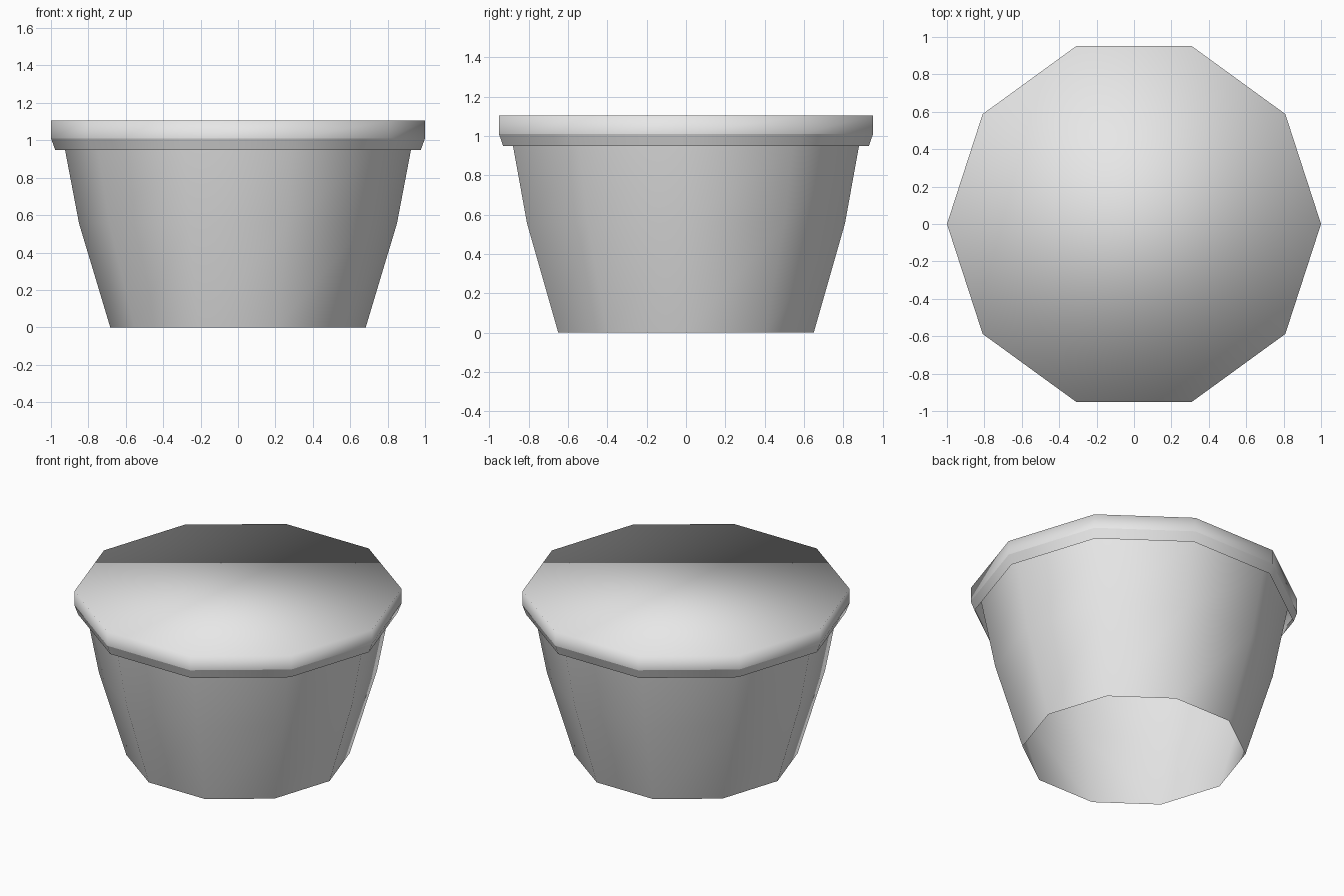
import bpy
import bmesh
import math

SIDES = 10

cube = bpy.data.objects.get("Cube")
if cube:
    bpy.data.objects.remove(cube, do_unlink=True)

# Single plain grey material
grey = bpy.data.materials.new("plain grey")
grey.use_nodes = True
colour = (0.8, 0.8, 0.8, 1.0)
grey.diffuse_color = colour
bsdf = next(n for n in grey.node_tree.nodes if n.type == 'BSDF_PRINCIPLED')
bsdf.inputs["Base Color"].default_value = colour


def lathe(name, profile, cap_top=False, crease_z=None):
    """Turn a (radius, height) profile, bottom to top, into a ten-sided shell."""
    bm = bmesh.new()
    rings = []
    for radius, z in profile:
        angles = [math.tau * i / SIDES for i in range(SIDES)]
        rings.append([bm.verts.new((radius * math.cos(a), radius * math.sin(a), z))
                      for a in angles])
    for low, high in zip(rings, rings[1:]):
        for i in range(SIDES):
            j = (i + 1) % SIDES
            bm.faces.new((low[i], low[j], high[j], high[i]))
    if cap_top:
        bm.faces.new(rings[-1])
    for face in bm.faces:
        face.smooth = True
    # Keep the lid rim and any chosen ring crisp, smooth around the sides
    for edge in bm.edges:
        on_crease = crease_z is not None and all(
            abs(v.co.z - crease_z) < 0.001 for v in edge.verts)
        edge.smooth = edge.calc_face_angle(0) < math.radians(40) and not on_crease
    mesh = bpy.data.meshes.new(name)
    bm.to_mesh(mesh)
    bm.free()
    mesh.materials.append(grey)
    obj = bpy.data.objects.new(name, mesh)
    bpy.context.collection.objects.link(obj)
    return obj


# Tapered cup wall, open underneath and tucked up inside the lid
lathe("cup_wall", [(0.683, 0), (0.85, 0.556), (0.925, 0.95), (0.95, 1.08)])

# Flat lid with a chamfered skirt overhanging the wall
lathe("lid", [(0.977, 0.948), (1, 1.01), (1, 1.105)], cap_top=True, crease_z=1.01)
